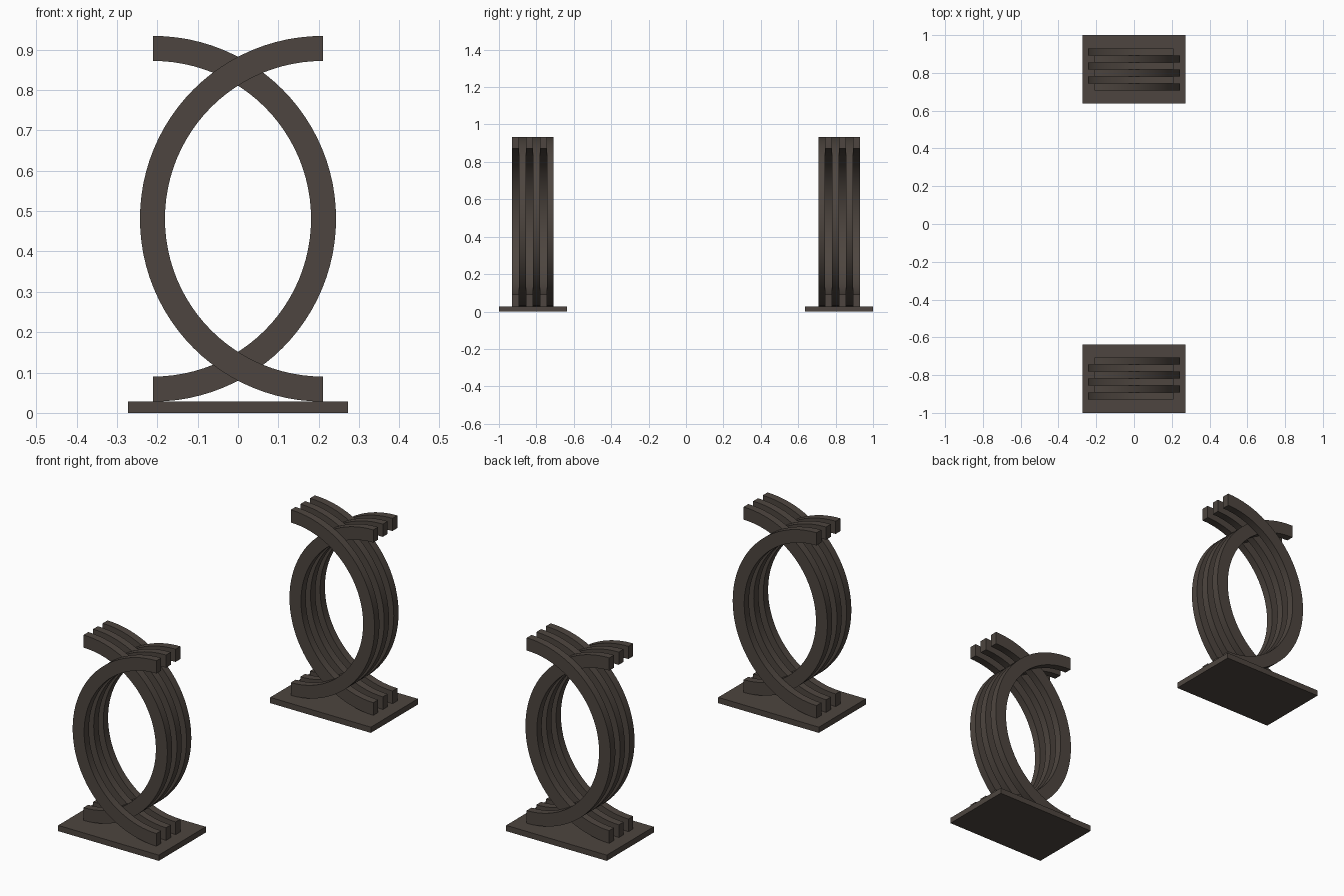
import bpy, bmesh, math

if "Cube" in bpy.data.objects:
    bpy.data.objects.remove(bpy.data.objects["Cube"])

mat = bpy.data.materials.new("dark bronze brown")
mat.diffuse_color = (0.075, 0.060, 0.050, 1)
mat.use_nodes = True
mat.node_tree.nodes["Principled BSDF"].inputs["Base Color"].default_value = mat.diffuse_color

R_OUT, R_IN = 0.453, 0.391      # half-ring radii
END_X, BASE_H = 0.21, 0.028     # where the half-rings end, plinth height
SLAT, MID_Y = 0.037, 0.8185     # slat thickness, centre of each stand
SEG = 48


def finish(bm, name):
    bmesh.ops.recalc_face_normals(bm, faces=bm.faces)
    me = bpy.data.meshes.new(name)
    bm.to_mesh(me)
    bm.free()
    me.materials.append(mat)
    ob = bpy.data.objects.new(name, me)
    bpy.context.collection.objects.link(ob)
    return ob


def base_plate(name, y):
    bm = bmesh.new()
    bmesh.ops.create_cube(bm, size=1)
    for v in bm.verts:
        v.co = (v.co.x * 0.544, v.co.y * 0.363 + y, (v.co.z + 0.5) * BASE_H)
    finish(bm, name)


def half_ring(name, y, side):
    """Half annulus bulging towards side (-1 left, +1 right)."""
    bm = bmesh.new()
    zc = BASE_H + R_OUT
    rings = []
    for i in range(SEG + 1):
        a = -math.pi / 2 + math.pi * i / SEG
        rings.append([bm.verts.new((side * (r * math.cos(a) - END_X), y + dy, zc + r * math.sin(a)))
                      for r, dy in ((R_IN, -SLAT / 2), (R_OUT, -SLAT / 2),
                                    (R_OUT, SLAT / 2), (R_IN, SLAT / 2))])
    for a, b in zip(rings, rings[1:]):
        for k in range(4):
            bm.faces.new((a[k], a[(k + 1) % 4], b[(k + 1) % 4], b[k]))
    bm.faces.new(rings[0])
    bm.faces.new(rings[-1])
    ob = finish(bm, name)
    bpy.ops.object.select_all(action='DESELECT')
    ob.select_set(True)
    bpy.context.view_layer.objects.active = ob
    bpy.ops.object.shade_smooth_by_angle(angle=math.radians(30))


# Two mirrored stands, each with six alternating half-rings
for s, label in ((-1, "front"), (1, "back")):
    base_plate(f"{label}_base_plate", s * MID_Y)
    for i in range(6):
        side = 1 if i % 2 == 0 else -1          # innermost slat bulges right
        y = s * (MID_Y + (i - 2.5) * SLAT)
        half_ring(f"{label}_half_ring_{i + 1}", y, side)
